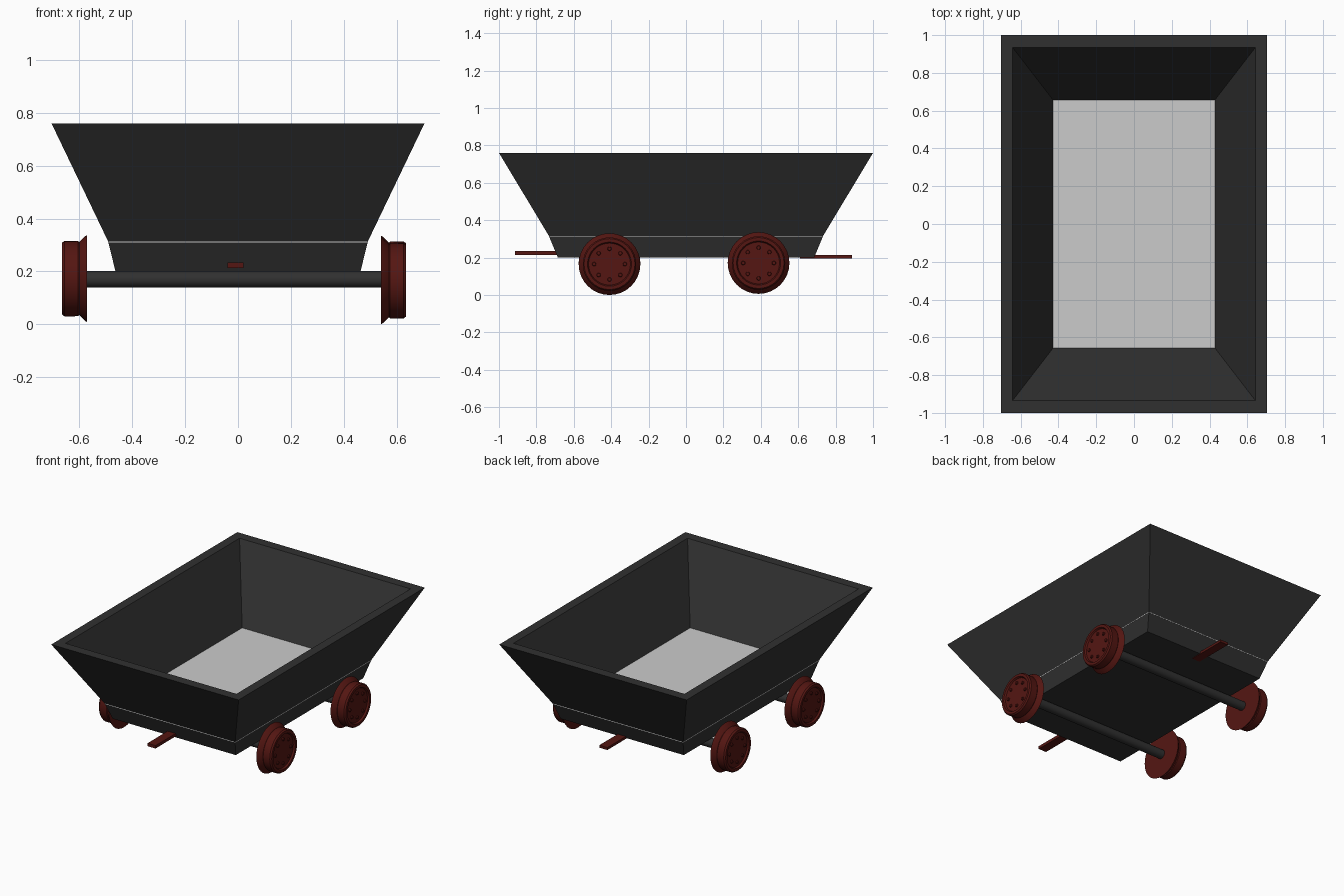
import bpy, bmesh
from math import cos, sin, pi
from mathutils import Matrix, Vector

if "Cube" in bpy.data.objects:
    bpy.data.objects.remove(bpy.data.objects["Cube"])


def material(name, rgb):
    m = bpy.data.materials.new(name)
    m.diffuse_color = (*rgb, 1)
    m.use_nodes = True
    m.node_tree.nodes["Principled BSDF"].inputs["Base Color"].default_value = m.diffuse_color
    return m


BLACK = material("dark_iron", (0.03, 0.03, 0.03))
RED = material("rust_red", (0.09, 0.008, 0.006))


def finish(name, bm, mat=None, smooth=False):
    bmesh.ops.recalc_face_normals(bm, faces=bm.faces[:])
    me = bpy.data.meshes.new(name)
    bm.to_mesh(me)
    bm.free()
    ob = bpy.data.objects.new(name, me)
    bpy.context.collection.objects.link(ob)
    if mat:
        me.materials.append(mat)
    if smooth:
        bpy.ops.object.select_all(action='DESELECT')
        bpy.context.view_layer.objects.active = ob
        ob.select_set(True)
        bpy.ops.object.shade_smooth_by_angle(angle=0.5)
    return ob


def loft(name, rings, mat=None, closed=False):
    """Rectangular rings (half x, half y, z) joined; closed = looped back, else capped."""
    bm = bmesh.new()
    vs = [[bm.verts.new((sx * x, sy * y, z)) for sx, sy in ((-1, -1), (1, -1), (1, 1), (-1, 1))]
          for x, y, z in rings]
    pairs = list(zip(vs, vs[1:]))
    if closed:
        pairs.append((vs[-1], vs[0]))
    else:
        bm.faces.new(vs[0])
        bm.faces.new(vs[-1])
    for a, b in pairs:
        for i in range(4):
            j = (i + 1) % 4
            bm.faces.new((a[i], a[j], b[j], b[i]))
    return finish(name, bm, mat)


def box(name, lo, hi, mat):
    lo, hi = Vector(lo), Vector(hi)
    bm = bmesh.new()
    bmesh.ops.create_cube(bm, size=1, matrix=Matrix.Translation((lo + hi) / 2)
                          @ Matrix.Diagonal((*(hi - lo), 1)))
    return finish(name, bm, mat)


# Tub walls, floor plate and tapered base
loft("tub_walls", [(0.705, 1.0, 0.76), (0.491, 0.732, 0.314),
                   (0.428, 0.656, 0.314), (0.643, 0.935, 0.76)], BLACK, closed=True)
loft("floor_plate", [(0.491, 0.732, 0.310), (0.491, 0.732, 0.3145)])
loft("base", [(0.463, 0.685, 0.2), (0.490, 0.731, 0.310)], BLACK)

# Coupling bars
box("front_coupling", (-0.04, -0.915, 0.214), (0.02, -0.62, 0.234), RED)
box("rear_coupling", (-0.03, 0.61, 0.196), (0.03, 0.888, 0.213), RED)

# Wheel profile: (distance outward from flange back, radius)
PROFILE = [(0, 0), (0, 0.165), (0.008, 0.16), (0.03, 0.138), (0.035, 0.142), (0.085, 0.143),
           (0.095, 0.136), (0.095, 0.118), (0.084, 0.112), (0.084, 0)]


def wheel(name, x, y, z, side):
    bm = bmesh.new()
    vs = [bm.verts.new((px, 0, r)) for px, r in PROFILE]
    edges = [bm.edges.new(p) for p in zip(vs, vs[1:])]
    bmesh.ops.spin(bm, geom=vs + edges, cent=(0, 0, 0), axis=(1, 0, 0), angle=2 * pi,
                   steps=32, use_merge=False)
    bmesh.ops.remove_doubles(bm, verts=bm.verts[:], dist=1e-5)
    # ring of bolts on the wheel face
    for i in range(8):
        a = 2 * pi * i / 8
        bmesh.ops.create_cone(bm, cap_ends=True, segments=10, radius1=0.012, radius2=0.009, depth=0.012,
                              matrix=Matrix.Translation((0.087, 0.082 * cos(a), 0.082 * sin(a)))
                              @ Matrix.Rotation(pi / 2, 4, 'Y'))
    bmesh.ops.transform(bm, verts=bm.verts[:],
                        matrix=Matrix.Translation((x, y, z)) @ Matrix.Diagonal((side, 1, 1, 1)))
    finish(name, bm, RED, smooth=True)


# Axles with a wheel at each end
for label, y, zr in (("front", -0.409, 0.165), ("rear", 0.388, 0.171)):
    wheel(label + "_left_wheel", -0.57, y, 0.173, -1)
    wheel(label + "_right_wheel", 0.54, y, zr, 1)
    bm = bmesh.new()
    bmesh.ops.create_cone(bm, cap_ends=True, segments=24, radius1=0.031, radius2=0.031, depth=1.12,
                          matrix=Matrix.Translation((-0.015, y, 0.17)) @ Matrix.Rotation(pi / 2, 4, 'Y'))
    finish(label + "_axle", bm, BLACK, smooth=True)
